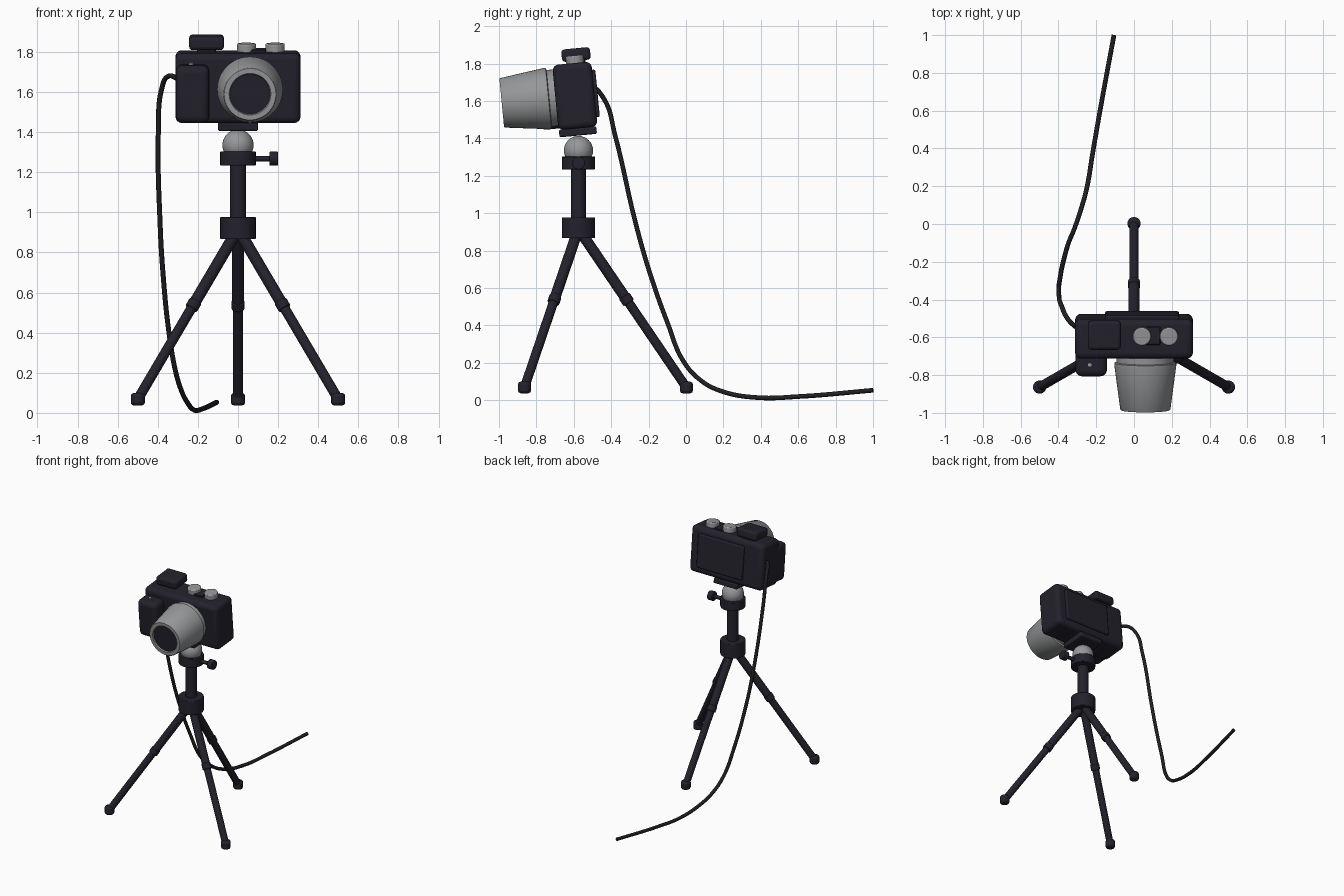
import bpy, bmesh, math
from mathutils import Vector, Matrix

if "Cube" in bpy.data.objects:
    bpy.data.objects.remove(bpy.data.objects["Cube"])


def material(name, rgb):
    m = bpy.data.materials.new(name)
    m.diffuse_color = (*rgb, 1)
    m.use_nodes = True
    m.node_tree.nodes["Principled BSDF"].inputs["Base Color"].default_value = m.diffuse_color
    return m


DARK = material("dark_plastic", (0.017, 0.016, 0.026))
GREY = material("grey_metal", (0.30, 0.31, 0.315))
CABLE = material("black_rubber", (0.014, 0.014, 0.018))

HUB_Y = -0.575
# The camera leans forward slightly; its parts are built in this local frame
TILT = Matrix.Translation((0, -0.594, 1.627)) @ Matrix.Rotation(math.radians(5.5), 4, 'X')
WORLD = Matrix.Identity(4)


def finish(name, bm, mat, frame=WORLD, bevel=0, segments=3):
    bmesh.ops.recalc_face_normals(bm, faces=bm.faces)
    me = bpy.data.meshes.new(name)
    bm.to_mesh(me)
    bm.free()
    me.transform(frame)
    me.materials.append(mat)
    ob = bpy.data.objects.new(name, me)
    bpy.context.collection.objects.link(ob)
    if bevel:
        mod = ob.modifiers.new("bevel", 'BEVEL')
        mod.width = bevel
        mod.segments = segments
        mod.limit_method = 'ANGLE'
        mod.angle_limit = math.radians(40)
    bpy.ops.object.select_all(action='DESELECT')
    ob.select_set(True)
    bpy.context.view_layer.objects.active = ob
    bpy.ops.object.shade_smooth_by_angle(angle=math.radians(35))
    return ob


def box(name, lo, hi, mat, frame=WORLD, bevel=0.01, segments=3):
    lo, hi = Vector(lo), Vector(hi)
    bm = bmesh.new()
    bmesh.ops.create_cube(bm, size=1)
    size = hi - lo
    for v in bm.verts:
        v.co = (lo + hi) / 2 + Vector(a * b for a, b in zip(v.co, size))
    return finish(name, bm, mat, frame, bevel, segments)


def rod(name, p, q, r, mat, frame=WORLD, r2=None, sides=32, bevel=0):
    p, q = Vector(p), Vector(q)
    d = q - p
    bm = bmesh.new()
    bmesh.ops.create_cone(bm, cap_ends=True, segments=sides, radius1=r,
                          radius2=r if r2 is None else r2, depth=d.length)
    turn = d.to_track_quat('Z', 'Y').to_matrix().to_4x4()
    bmesh.ops.transform(bm, verts=bm.verts, matrix=Matrix.Translation((p + q) / 2) @ turn)
    return finish(name, bm, mat, frame, bevel, 2)


def lathe_y(name, profile, x, mat, frame, sides=48):
    # profile of (radius, y) spun around a line parallel to y
    bm = bmesh.new()
    vs = [bm.verts.new((x + r, y, 0)) for r, y in profile]
    es = [bm.edges.new(e) for e in zip(vs, vs[1:])]
    bmesh.ops.spin(bm, geom=vs + es, cent=(x, 0, 0), axis=(0, 1, 0),
                   angle=math.tau, steps=sides)
    bmesh.ops.remove_doubles(bm, verts=bm.verts, dist=1e-5)
    return finish(name, bm, mat, frame)


# Camera body, grip and rear screen
box("camera_body", (-0.312, -0.105, -0.175), (0.312, 0.105, 0.175), DARK, TILT, 0.032, 4)
box("hand_grip", (-0.31, -0.205, -0.165), (-0.143, -0.06, 0.122), DARK, TILT, 0.035, 4)
box("rear_screen", (-0.153, 0.09, -0.125), (0.238, 0.122, 0.13), DARK, TILT, 0.008, 2)

# Top parts
box("flash_foot", (-0.205, -0.02, 0.165), (-0.11, 0.075, 0.195), DARK, TILT, 0.004, 1)
box("flash_unit", (-0.244, -0.05, 0.186), (-0.07, 0.104, 0.253), DARK, TILT, 0.018, 3)
box("top_plate", (0.065, -0.028, 0.165), (0.14, 0.068, 0.187), DARK, TILT, 0.004, 1)
for i, x in enumerate((0.042, 0.185)):
    rod(f"top_dial_{i + 1}", (x, 0.018, 0.165), (x, 0.018, 0.215), 0.048, GREY, TILT, bevel=0.007)
rod("shutter_button", (-0.234, -0.14, 0.11), (-0.234, -0.14, 0.133), 0.012, GREY, TILT, sides=16)

# Lens: tapered barrel with a recessed front glass
lathe_y("lens_barrel", [(0, -0.09), (0.152, -0.09), (0.152, -0.138), (0.164, -0.142),
                        (0.164, -0.155), (0.133, -0.388), (0.129, -0.393),
                        (0.104, -0.393), (0.099, -0.378), (0, -0.378)], 0.06, GREY, TILT)
rod("lens_glass", (0.06, -0.37, 0), (0.06, -0.384, 0), 0.1, DARK, TILT, sides=48)

# Tripod head
box("mount_plate", (-0.1, -0.103, -0.213), (0.1, 0.098, -0.172), DARK, TILT, 0.008, 2)
bm = bmesh.new()
bmesh.ops.create_uvsphere(bm, u_segments=32, v_segments=16, radius=0.078,
                          matrix=Matrix.Translation((0, HUB_Y, 1.335)))
finish("ball_joint", bm, GREY)
rod("head_collar", (0, HUB_Y, 1.234), (0, HUB_Y, 1.303), 0.089, DARK, bevel=0.004)
rod("clamp_screw", (0.07, HUB_Y, 1.268), (0.17, HUB_Y, 1.268), 0.014, DARK, sides=16)
rod("clamp_knob", (0.157, HUB_Y, 1.268), (0.2, HUB_Y, 1.268), 0.035, DARK, sides=20, bevel=0.005)
rod("centre_column", (0, HUB_Y, 0.9), (0, HUB_Y, 1.25), 0.04, DARK)
rod("leg_hub", (0, HUB_Y, 0.866), (0, HUB_Y, 0.978), 0.089, DARK, bevel=0.004)

# Three legs with a joint ring and a rubber foot each
for i, a in enumerate((90, 210, 330)):
    out = Vector((math.cos(math.radians(a)), math.sin(math.radians(a)), 0))
    base = Vector((0, HUB_Y, 0))
    top = base + out * 0.018 + Vector((0, 0, 0.89))
    end = base + out * 0.577 + Vector((0, 0, 0.068))
    at = lambda t: top.lerp(end, t)
    rod(f"leg_upper_{i + 1}", top, at(0.43), 0.029, DARK, sides=24)
    rod(f"leg_lower_{i + 1}", at(0.42), end, 0.025, DARK, sides=24)
    rod(f"leg_joint_{i + 1}", at(0.405), at(0.45), 0.033, DARK, sides=24, bevel=0.005)
    foot = end.copy()
    rod(f"foot_{i + 1}", foot - Vector((0, 0, 0.031)), foot + Vector((0, 0, 0.031)),
        0.035, DARK, sides=24, bevel=0.014)

# Cable from the camera's side down to the floor
path = [(-0.29, -0.56, 1.66), (-0.345, -0.51, 1.68), (-0.383, -0.435, 1.605),
        (-0.397, -0.38, 1.42), (-0.388, -0.265, 0.93), (-0.372, -0.19, 0.67),
        (-0.345, -0.096, 0.406), (-0.312, -0.015, 0.21), (-0.28, 0.08, 0.105),
        (-0.25, 0.19, 0.048), (-0.218, 0.38, 0.014), (-0.178, 0.61, 0.02),
        (-0.106, 1.0, 0.053)]
cu = bpy.data.curves.new("camera_cable", 'CURVE')
cu.dimensions = '3D'
cu.bevel_depth = 0.0125
cu.bevel_resolution = 3
cu.use_fill_caps = True
cu.resolution_u = 8
sp = cu.splines.new('BEZIER')
sp.bezier_points.add(len(path) - 1)
for bp, co in zip(sp.bezier_points, path):
    bp.co = co
    bp.handle_left_type = bp.handle_right_type = 'AUTO'
cu.materials.append(CABLE)
bpy.context.collection.objects.link(bpy.data.objects.new("camera_cable", cu))
